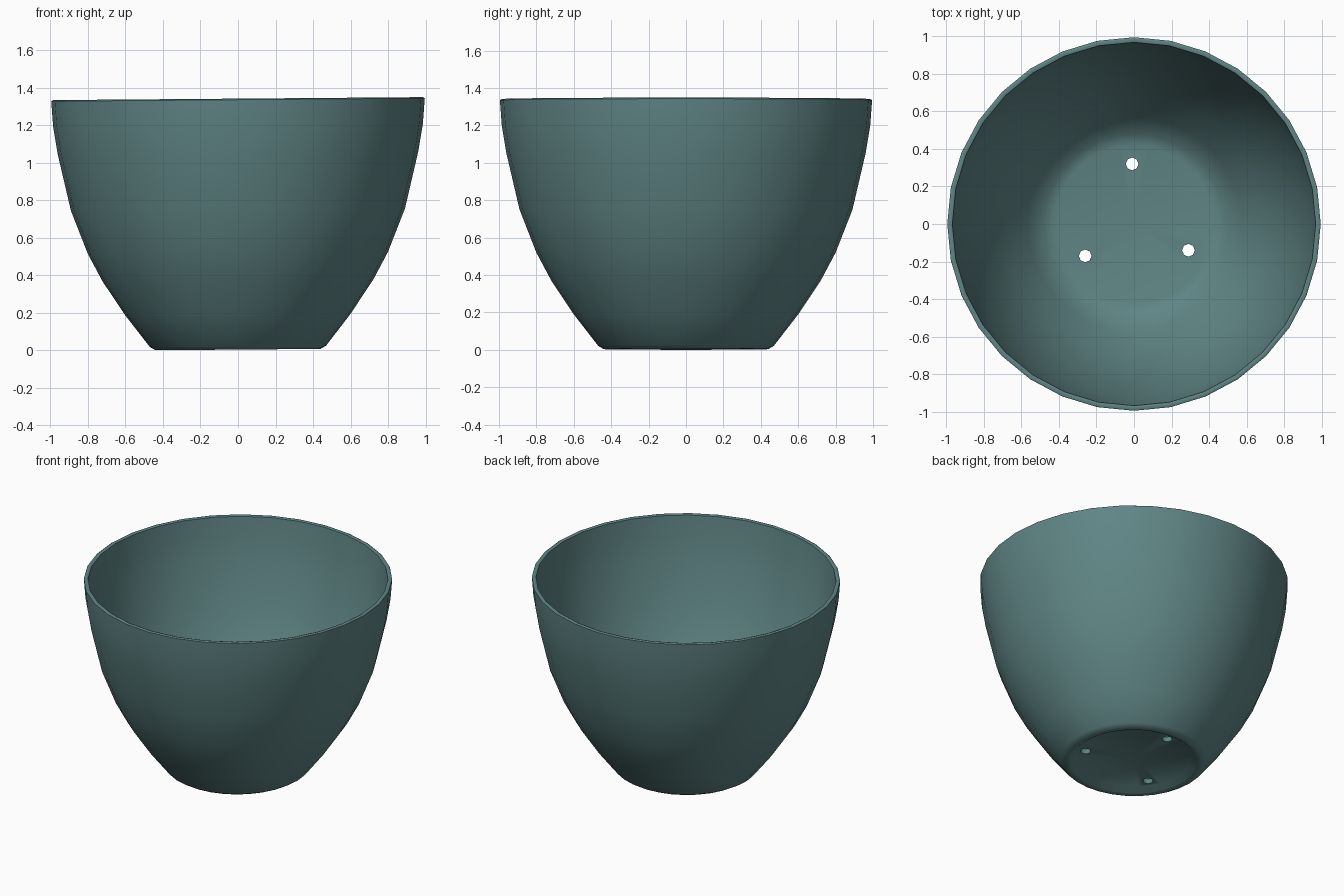
import bpy, bmesh
from math import tau
from mathutils import Matrix

SIDES = 32
TILT = 0.008  # the pot leans very slightly towards -x

cube = bpy.data.objects.get("Cube")
if cube:
    bpy.data.objects.remove(cube, do_unlink=True)

# Glaze colour
glaze = bpy.data.materials.new("dark_teal_glaze")
colour = (0.117, 0.235, 0.235, 1.0)
glaze.diffuse_color = colour
glaze.use_nodes = True
bsdf = glaze.node_tree.nodes["Principled BSDF"]
bsdf.inputs["Base Color"].default_value = colour
bsdf.inputs["Roughness"].default_value = 0.7


def add_object(name, bm):
    mesh = bpy.data.meshes.new(name)
    bm.to_mesh(mesh)
    bm.free()
    mesh.materials.append(glaze)
    obj = bpy.data.objects.new(name, mesh)
    bpy.context.collection.objects.link(obj)
    return obj


# Pot wall: recessed underside, foot, outer wall, rim, inner wall, floor
profile = [(0, 0.035), (0.37, 0.035), (0.405, 0.006), (0.44, 0.004), (0.47, 0.022),
           (0.6, 0.19), (0.72, 0.37), (0.8, 0.52), (0.89, 0.75), (0.96, 1.05),
           (0.985, 1.2), (0.995, 1.335), (0.985, 1.341), (0.968, 1.335),
           (0.955, 1.2), (0.93, 1.05), (0.86, 0.75), (0.77, 0.52), (0.69, 0.37),
           (0.57, 0.19), (0.48, 0.085), (0.42, 0.07), (0, 0.07)]
bm = bmesh.new()
points = [bm.verts.new((r, 0, z)) for r, z in profile]
edges = [bm.edges.new(pair) for pair in zip(points, points[1:])]
bmesh.ops.spin(bm, geom=points + edges, cent=(0, 0, 0), axis=(0, 0, 1),
               angle=tau, steps=SIDES, use_duplicate=False)
bmesh.ops.remove_doubles(bm, verts=bm.verts[:], dist=0.0005)
bmesh.ops.recalc_face_normals(bm, faces=bm.faces[:])
for v in bm.verts:
    v.co.z += TILT * v.co.x
pot = add_object("plant_pot", bm)

# Three drainage holes through the floor
bm = bmesh.new()
for x, y in ((-0.01, 0.32), (-0.26, -0.17), (0.29, -0.14)):
    bmesh.ops.create_cone(bm, cap_ends=True, segments=8, radius1=0.034, radius2=0.034,
                          depth=0.4, matrix=Matrix.Translation((x, y, 0.05)))
cutter = add_object("drain_hole_cutter", bm)

bpy.ops.object.select_all(action="DESELECT")
bpy.context.view_layer.objects.active = pot
pot.select_set(True)
cut = pot.modifiers.new("drain_holes", "BOOLEAN")
cut.operation = "DIFFERENCE"
cut.solver = "EXACT"
cut.object = cutter
bpy.ops.object.modifier_apply(modifier=cut.name)
bpy.data.objects.remove(cutter, do_unlink=True)

bpy.ops.object.shade_smooth_by_angle(angle=0.9)
